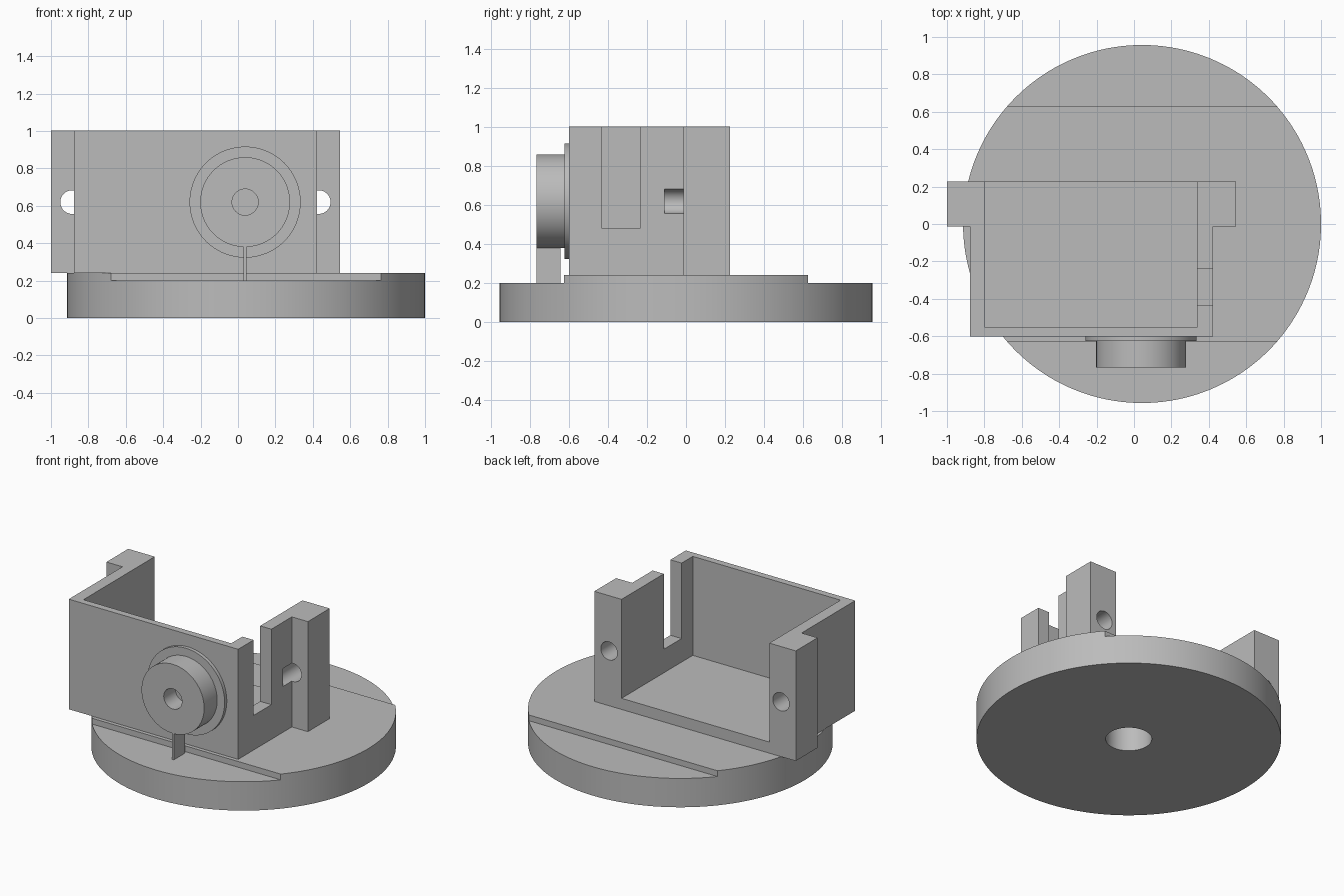
import bpy
import math

if "Cube" in bpy.data.objects:
    bpy.data.objects.remove(bpy.data.objects["Cube"], do_unlink=True)

grey = bpy.data.materials.new("plain grey")
grey.use_nodes = True
grey.diffuse_color = (0.5, 0.5, 0.5, 1)
grey.node_tree.nodes["Principled BSDF"].inputs["Base Color"].default_value = (0.5, 0.5, 0.5, 1)


def box(name, x, y, z):
    """Box between the given (low, high) ranges."""
    bpy.ops.mesh.primitive_cube_add(size=1, location=[sum(r) / 2 for r in (x, y, z)])
    ob = bpy.context.object
    ob.name = name
    ob.scale = [r[1] - r[0] for r in (x, y, z)]
    bpy.ops.object.transform_apply(location=True, rotation=True, scale=True)
    ob.data.materials.append(grey)
    return ob


def rod_y(name, x, z, radius, y, sides=64):
    """Cylinder lying along y."""
    bpy.ops.mesh.primitive_cylinder_add(vertices=sides, radius=radius, depth=y[1] - y[0],
                                        location=(x, sum(y) / 2, z), rotation=(math.pi / 2, 0, 0))
    ob = bpy.context.object
    ob.name = name
    bpy.ops.object.transform_apply(location=True, rotation=True, scale=True)
    ob.data.materials.append(grey)
    return ob


def rod_z(name, radius, z, sides):
    """Upright cylinder on the turntable axis."""
    bpy.ops.mesh.primitive_cylinder_add(vertices=sides, radius=radius, depth=z[1] - z[0],
                                        location=(AXIS_X, 0, sum(z) / 2))
    ob = bpy.context.object
    ob.name = name
    bpy.ops.object.transform_apply(location=True, rotation=True, scale=True)
    ob.data.materials.append(grey)
    return ob


def combine(ob, other, operation="DIFFERENCE"):
    """Cut or join another object into ob, then drop it."""
    mod = ob.modifiers.new("combine", "BOOLEAN")
    mod.operation, mod.solver, mod.object = operation, "EXACT", other
    bpy.context.view_layer.objects.active = ob
    bpy.ops.object.modifier_apply(modifier=mod.name)
    bpy.data.objects.remove(other, do_unlink=True)


def smooth(ob):
    bpy.ops.object.select_all(action="DESELECT")
    ob.select_set(True)
    bpy.context.view_layer.objects.active = ob
    bpy.ops.object.shade_smooth_by_angle(angle=math.radians(30))


AXIS_X = 0.043
DECK, TOP, BACK, FRONT = 0.24, 1.003, 0.226, -0.601
HUB_Z = 0.62

# Round base: raised middle band, lower edges and a blind hole underneath
base = rod_z("round_base", 0.957, (0, DECK), 160)
for y in ((-1.2, -0.627), (0.627, 1.2)):
    combine(base, box("edge_cutter", (-1.5, 1.5), y, (0.2, 0.5)))
combine(base, rod_z("socket_cutter", 0.145, (-0.1, 0.2), 64))
smooth(base)

# Open holder with a thicker ear at each back corner
holder = box("holder", (-0.877, 0.422), (FRONT, BACK), (DECK, TOP))
combine(holder, box("ears", (-1, 0.545), (-0.013, BACK), (DECK, TOP)), "UNION")
combine(holder, box("inside_cutter", (-0.797, 0.336), (-0.554, 0.5), (0.317, 1.3)))
combine(holder, box("slot_cutter", (0.2, 0.6), (-0.432, -0.237), (0.48, 1.3)))
for x in (-0.887, 0.432):
    combine(holder, rod_y("screw_cutter", x, HUB_Z, 0.063, (-0.11, 0.5), 40))
smooth(holder)

# Front hub: thin flange and drum with a blind centre hole
flange = rod_y("hub_flange", AXIS_X - 0.005, HUB_Z, 0.297, (-0.625, FRONT), 96)
drum = rod_y("hub_drum", AXIS_X - 0.005, HUB_Z, 0.24, (-0.768, -0.625), 96)
combine(drum, rod_y("bore_cutter", AXIS_X - 0.005, HUB_Z, 0.07, (-0.9, -0.64), 48))
smooth(flange)
smooth(drum)

# Thin fin that holds up the hub
box("support_fin", (0.03, 0.046), (-0.768, -0.645), (0.2, 0.385))
